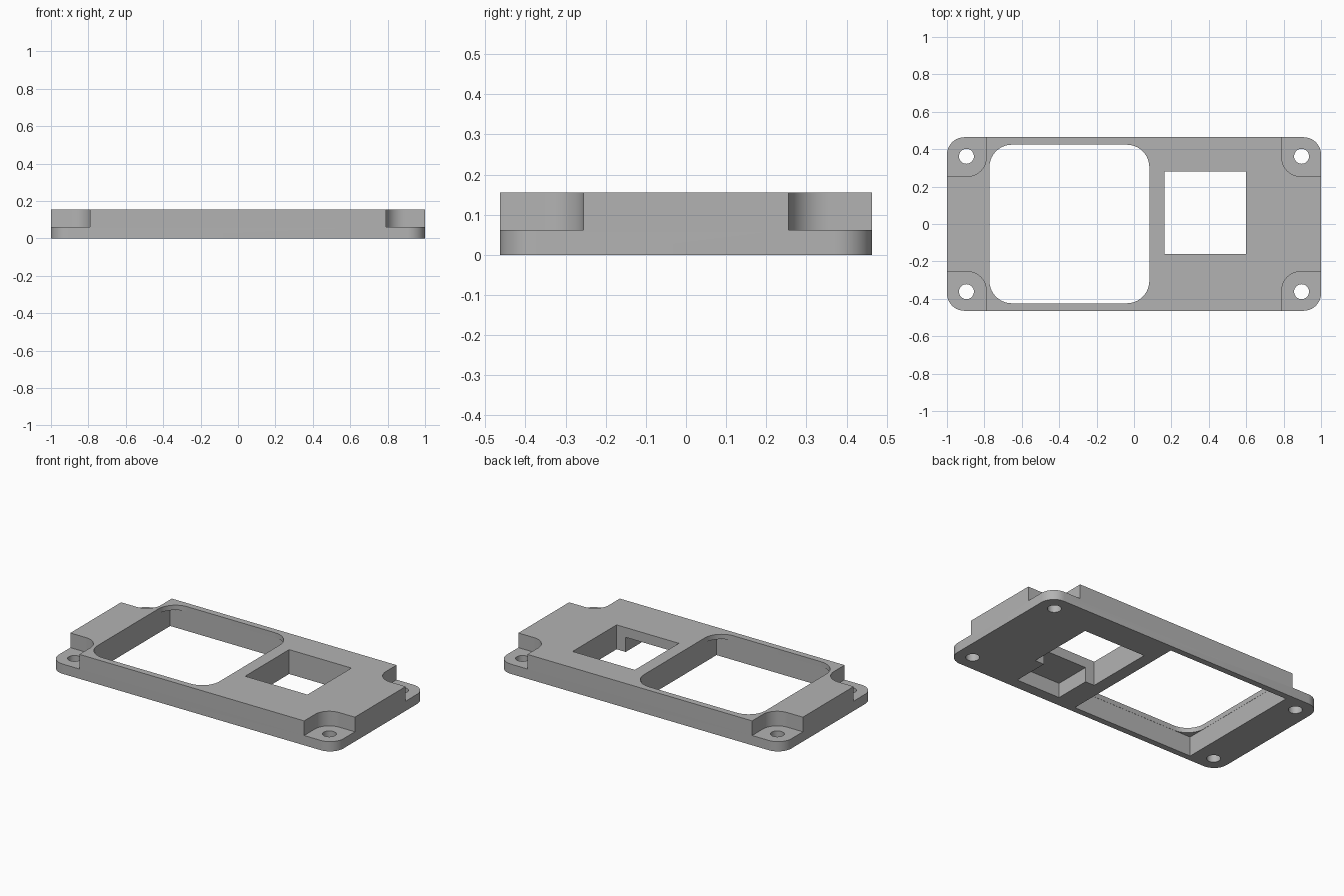
import bpy
import bmesh
from math import sin, cos, pi, radians

cube = bpy.data.objects.get("Cube")
if cube:
    bpy.data.objects.remove(cube, do_unlink=True)

# Single flat colour
GREY = (0.45, 0.45, 0.45, 1)
grey = bpy.data.materials.new("plain_grey")
grey.use_nodes = True
grey.diffuse_color = GREY
grey.node_tree.nodes["Principled BSDF"].inputs["Base Color"].default_value = GREY


def rounded_outline(x0, x1, y0, y1, r, steps=10):
    """Counter-clockwise rectangle outline with optional rounded corners."""
    if r == 0:
        return [(x0, y0), (x1, y0), (x1, y1), (x0, y1)]
    centres = [(x1 - r, y1 - r), (x0 + r, y1 - r), (x0 + r, y0 + r), (x1 - r, y0 + r)]
    return [(cx + r * cos(a), cy + r * sin(a))
            for q, (cx, cy) in enumerate(centres)
            for a in [(q + i / steps) * pi / 2 for i in range(steps + 1)]]


def prism(name, outline, z0, z1):
    bm = bmesh.new()
    base = bm.faces.new([bm.verts.new((x, y, z0)) for x, y in outline])
    top = bmesh.ops.extrude_face_region(bm, geom=[base])["geom"]
    bmesh.ops.translate(bm, vec=(0, 0, z1 - z0),
                        verts=[v for v in top if isinstance(v, bmesh.types.BMVert)])
    bmesh.ops.recalc_face_normals(bm, faces=bm.faces)
    mesh = bpy.data.meshes.new(name)
    bm.to_mesh(mesh)
    bm.free()
    mesh.materials.append(grey)
    ob = bpy.data.objects.new(name, mesh)
    bpy.context.collection.objects.link(ob)
    return ob


def cut(target, outline, z0, z1):
    """Subtract a prism from the target and discard the cutter."""
    cutter = prism("cutter", outline, z0, z1)
    cutter.hide_render = True
    mod = target.modifiers.new("cut", "BOOLEAN")
    mod.operation = "DIFFERENCE"
    mod.solver = "EXACT"
    mod.object = cutter
    bpy.context.view_layer.objects.active = target
    bpy.ops.object.modifier_apply(modifier=mod.name)
    bpy.data.objects.remove(cutter, do_unlink=True)


HEIGHT, STEP, LOW, HIGH = 0.155, 0.062, -0.1, 0.3

# Plate with rounded corners
plate = prism("cover_plate", rounded_outline(-1, 1, -0.464, 0.464, 0.093), 0, HEIGHT)

# Lowered corner tabs with screw holes
for sx in (-1, 1):
    for sy in (-1, 1):
        xs = sorted((sx * 0.79, sx * 1.3))
        ys = sorted((sy * 0.255, sy * 0.8))
        cut(plate, rounded_outline(*xs, *ys, 0.1), STEP, HIGH)
        hx, hy, r = sx * 0.896, sy * 0.362, 0.04
        hole = [(hx + r * cos(i * pi / 16), hy + r * sin(i * pi / 16)) for i in range(32)]
        cut(plate, hole, LOW, HIGH)

# Large window: rounded at the top lip, square-cornered beneath it
e = 0.001
cut(plate, rounded_outline(-0.773, 0.082, -0.424, 0.424, 0.12), LOW, HIGH)
cut(plate, rounded_outline(-0.773 - e, 0.082 + e, -0.424 - e, 0.424 + e, 0), LOW, 0.124)

# Small square window with a pocket on the underside
cut(plate, rounded_outline(0.162, 0.6, -0.16, 0.282, 0), LOW, HIGH)
cut(plate, rounded_outline(0.226, 0.536, -0.395, 0.05, 0), LOW, 0.093)

# Smooth curved walls, crisp edges
bpy.ops.object.select_all(action="DESELECT")
plate.select_set(True)
bpy.context.view_layer.objects.active = plate
bpy.ops.object.shade_smooth_by_angle(angle=radians(30))
